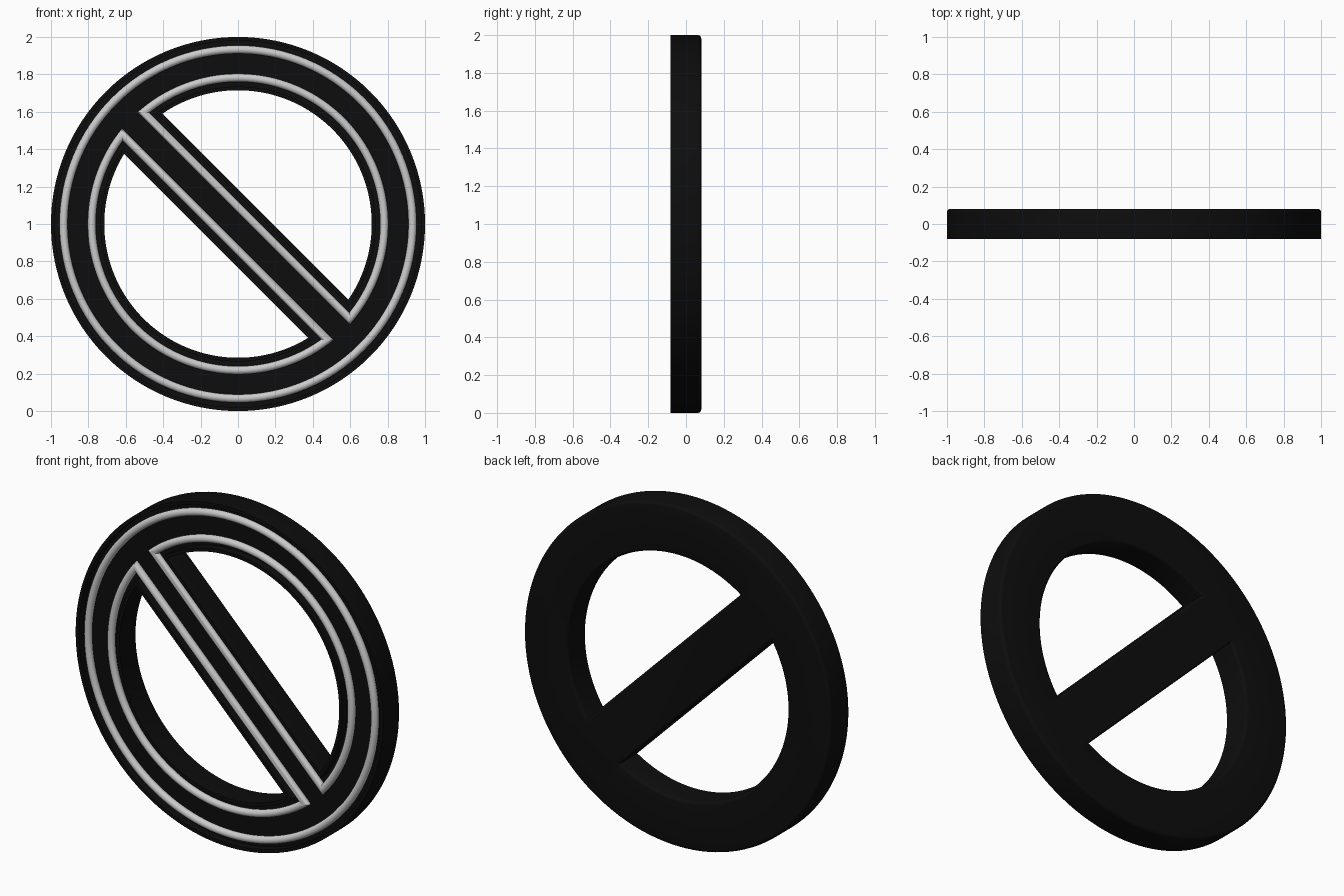
import bpy, bmesh, math

if "Cube" in bpy.data.objects:
    bpy.data.objects.remove(bpy.data.objects["Cube"])

R_OUT, R_IN, CZ = 1.0, 0.715, 1.0
FRONT, BACK, FLOOR = -0.081, 0.081, -0.035
RIM, BEVEL = 0.02, 0.018
TUBE_INSET, TUBE_R, TUBE_Y = 0.067, 0.022, -0.059


# Outlines: each returns (x, z) points, inset by d into the sign's material
def disc_outline(d):
    r = R_OUT - d
    return [(r * math.cos(2 * math.pi * i / 128), r * math.sin(2 * math.pi * i / 128)) for i in range(128)]


def hole_outline(direction, chord):
    def outline(d):
        r = R_IN + d
        half = math.acos((chord - d) / r)
        return [(r * math.cos(direction + half * t), r * math.sin(direction + half * t))
                for t in (2 * i / 80 - 1 for i in range(81))]
    return outline


upper_hole = hole_outline(math.radians(45), 0.131)
lower_hole = hole_outline(math.radians(225), 0.166)
OUTLINES = {"outer": disc_outline, "upper": upper_hole, "lower": lower_hole}


def sweep(bm, outline, profile, closed):
    """Skin an outline along a profile of (inset, y) steps; returns the loops."""
    loops = [[bm.verts.new((x, y, z + CZ)) for x, z in outline(d)] for d, y in profile]
    pairs = list(zip(loops, loops[1:]))
    if closed:
        pairs.append((loops[-1], loops[0]))
    for a, b in pairs:
        n = len(a)
        for i in range(n):
            j = (i + 1) % n
            bm.faces.new((a[i], a[j], b[j], b[i]))
    return loops


def finish(bm, name, angle, flat=False):
    bmesh.ops.recalc_face_normals(bm, faces=bm.faces[:])
    me = bpy.data.meshes.new(name)
    bm.to_mesh(me)
    bm.free()
    for p in me.polygons:
        p.use_smooth = not (flat and abs(p.normal.y) > 0.999)
    me.set_sharp_from_angle(angle=math.radians(angle))
    ob = bpy.data.objects.new(name, me)
    bpy.context.collection.objects.link(ob)
    return ob


# Black tray: open front with thin rim, rounded back edge
profile = [(RIM, FLOOR), (RIM, FRONT), (0, FRONT)]
for i in range(5):
    a = math.pi / 2 * i / 4
    profile.append((BEVEL * (1 - math.cos(a)), BACK - BEVEL * (1 - math.sin(a))))
bm = bmesh.new()
swept = [sweep(bm, o, profile, False) for o in OUTLINES.values()]
for end, normal in ((0, (0, -1, 0)), (-1, (0, 1, 0))):
    edges = []
    for loops in swept:
        ring = loops[end]
        edges += [bm.edges.get((ring[i - 1], ring[i])) for i in range(len(ring))]
    bmesh.ops.triangle_fill(bm, edges=edges, use_beauty=True, normal=normal)
tray = finish(bm, "sign_tray", 35, flat=True)
black = bpy.data.materials.new("black")
black.diffuse_color = (0.004, 0.004, 0.004, 1)
black.use_nodes = True
black.node_tree.nodes["Principled BSDF"].inputs["Base Color"].default_value = black.diffuse_color
tray.data.materials.append(black)

# Light tubes following each outline, with mitred corners
circle = [(TUBE_INSET + TUBE_R * math.cos(2 * math.pi * k / 16),
           TUBE_Y + TUBE_R * math.sin(2 * math.pi * k / 16)) for k in range(16)]
for label, outline in OUTLINES.items():
    bm = bmesh.new()
    sweep(bm, outline, circle, True)
    finish(bm, label + "_light_tube", 40)
